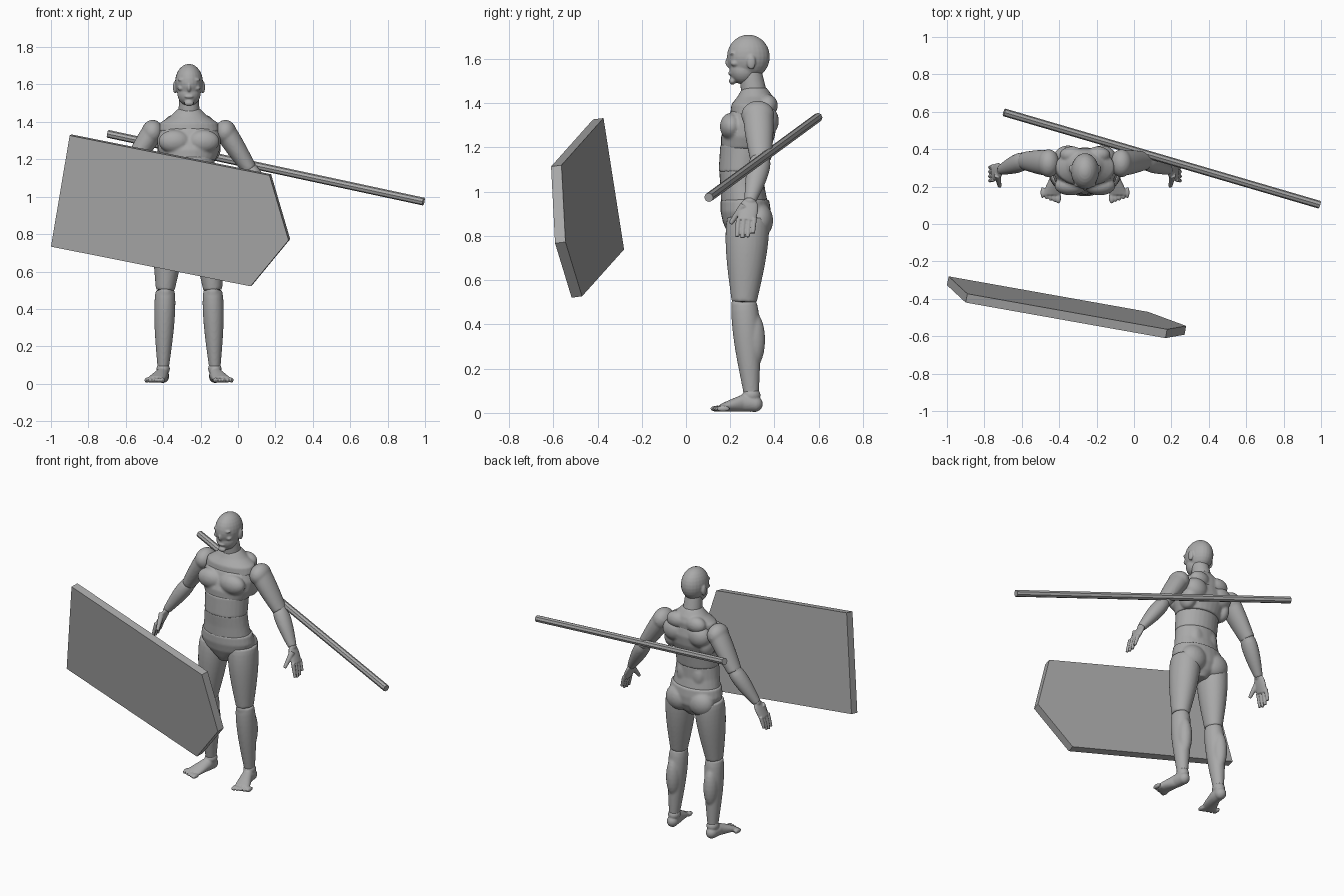
import bpy, bmesh, math
from mathutils import Vector, Matrix

cube = bpy.data.objects.get("Cube")
if cube:
    bpy.data.objects.remove(cube, do_unlink=True)

BODY_X = -.262   # centre line of the figure
SIDES = 28

# Joints of the left limbs, measured from the centre line
HIP, KNEE, ANKLE = Vector((.1, .28, .88)), Vector((.127, .263, .5)), Vector((.138, .296, .08))
SHOULDER, ELBOW, WRIST = Vector((.18, .325, 1.37)), Vector((.325, .338, 1.145)), Vector((.45, .29, .957))
KNUCKLES = Vector((.49, .273, .87))

grey = bpy.data.materials.new("plain grey")
grey.use_nodes = True
grey.diffuse_color = (.4, .4, .4, 1)
grey.node_tree.nodes["Principled BSDF"].inputs["Base Color"].default_value = grey.diffuse_color


def make_object(bm, name):
    bmesh.ops.recalc_face_normals(bm, faces=bm.faces[:])
    mesh = bpy.data.meshes.new(name)
    bm.to_mesh(mesh)
    bm.free()
    mesh.materials.append(grey)
    obj = bpy.data.objects.new(name, mesh)
    bpy.context.collection.objects.link(obj)
    return obj


def loft(bm, rings, axis):
    """Skin ellipses (centre, width, depth) that lie square to the axis."""
    d = Vector(axis).normalized()
    ref = Vector((0, 0, 1)) if abs(d.y) > .8 else Vector((0, 1, 0))
    v = (ref - d * ref.dot(d)).normalized()
    u = v.cross(d)
    angles = [math.tau * k / SIDES for k in range(SIDES)]
    loops = [[bm.verts.new(Vector(centre) + u * wide * math.cos(a) + v * deep * math.sin(a)) for a in angles]
             for centre, wide, deep in rings]
    for lower, upper in zip(loops, loops[1:]):
        for k in range(SIDES):
            bm.faces.new((lower[k - 1], lower[k], upper[k], upper[k - 1]))
    bm.faces.new(loops[0])
    bm.faces.new(loops[-1])


def trunk(bm, *levels):
    """Upright loft on the centre line from (height, y, half width, half depth)."""
    loft(bm, [((0, y, z), wide, deep) for z, y, wide, deep in levels], (0, 0, 1))


def limb(bm, start, end, r_start, r_end, bulge=0, depth=1):
    """Tapered limb between two points whose muscle swells nearer the start."""
    start, end = Vector(start), Vector(end)
    rings = []
    for i in range(13):
        t = i / 12
        r = r_start + (r_end - r_start) * t + bulge * math.sin(math.pi * t ** .7)
        rings.append((start.lerp(end, t), r, r * depth))
    loft(bm, rings, end - start)


def blob(bm, pos, radii, both=False):
    for s in ((1, -1) if both else (1,)):
        place = Matrix.Translation((pos[0] * s, pos[1], pos[2])) @ Matrix.Diagonal((*radii, 1))
        bmesh.ops.create_uvsphere(bm, u_segments=24, v_segments=14, radius=1, matrix=place)


def finish(bm, name, side=1, voxel=.007, relax=4):
    """Fuse the volumes into one soft skin and put it on the figure."""
    bm.transform(Matrix.Translation((BODY_X, 0, 0)) @ Matrix.Diagonal((side, 1, 1, 1)))
    obj = make_object(bm, name)
    fuse = obj.modifiers.new("fuse", 'REMESH')
    fuse.mode = 'VOXEL'
    fuse.voxel_size = voxel
    fuse.use_smooth_shade = True
    soft = obj.modifiers.new("soften", 'SMOOTH')
    soft.factor = .5
    soft.iterations = relax


# Head: skull, jaw, nose, brow, cheeks, lips, chin and ears
bm = bmesh.new()
blob(bm, (0, .282, 1.61), (.075, .097, .1))
blob(bm, (0, .26, 1.55), (.062, .064, .065))
blob(bm, (0, .196, 1.585), (.011, .018, .026))
blob(bm, (.03, .212, 1.625), (.03, .017, .01), both=True)
blob(bm, (.042, .222, 1.58), (.02, .02, .014), both=True)
blob(bm, (0, .202, 1.535), (.024, .012, .009))
blob(bm, (0, .21, 1.5), (.025, .016, .016))
blob(bm, (.075, .295, 1.585), (.011, .02, .033), both=True)
finish(bm, "head", voxel=.005, relax=3)

# Neck
bm = bmesh.new()
limb(bm, (0, .315, 1.4), (0, .29, 1.55), .062, .05)
finish(bm, "neck")

# Collar yoke sloping from neck to shoulders
bm = bmesh.new()
trunk(bm, (1.35, .3, .165, .1), (1.395, .305, .155, .1), (1.43, .313, .1, .08), (1.47, .31, .06, .055))
blob(bm, (.07, .37, 1.39), (.065, .045, .05), both=True)
finish(bm, "collar")

# Chest with pectorals, shoulder blades and side muscles
bm = bmesh.new()
trunk(bm, (1.195, .27, .142, .112), (1.25, .28, .165, .122), (1.31, .295, .172, .115), (1.365, .3, .155, .1))
blob(bm, (.078, .205, 1.295), (.085, .052, .062), both=True)
blob(bm, (.09, .362, 1.32), (.075, .058, .07), both=True)
blob(bm, (.125, .33, 1.26), (.045, .06, .07), both=True)
finish(bm, "chest")

# Midriff
bm = bmesh.new()
trunk(bm, (1.09, .252, .136, .105), (1.215, .265, .138, .11))
finish(bm, "midriff")

# Waist with lower back
bm = bmesh.new()
trunk(bm, (.95, .264, .155, .106), (1.02, .256, .143, .1), (1.1, .252, .134, .103))
blob(bm, (.05, .325, 1.03), (.045, .03, .07), both=True)
finish(bm, "waist")

# Pelvis with buttocks
bm = bmesh.new()
trunk(bm, (.775, .27, .04, .06), (.81, .275, .09, .085), (.86, .275, .162, .108),
      (.91, .27, .173, .114), (.965, .266, .162, .11))
blob(bm, (.08, .33, .87), (.085, .064, .08), both=True)
finish(bm, "pelvis")

for label, side in (("left", 1), ("right", -1)):
    # Thigh
    bm = bmesh.new()
    limb(bm, HIP, KNEE, .082, .05, bulge=.013, depth=1.13)
    finish(bm, label + "_thigh", side)

    # Lower leg with kneecap and calf
    bm = bmesh.new()
    limb(bm, KNEE, ANKLE, .05, .03, bulge=.012, depth=1.12)
    blob(bm, KNEE - Vector((0, .035, .01)), (.032, .024, .035))
    blob(bm, (.134, .303, .33), (.045, .055, .13))
    finish(bm, label + "_lower_leg", side)

    # Foot with ankle, heel and toes
    bm = bmesh.new()
    blob(bm, ANKLE, (.036, .041, .035))
    blob(bm, (.14, .31, .04), (.034, .037, .036))
    loft(bm, [((.14, .32, .04), .033, .035), ((.146, .26, .045), .036, .04),
              ((.165, .2, .033), .045, .027), ((.18, .155, .022), .05, .017)], (0, -1, 0))
    for i in range(5):
        width = .011 if i else .016
        blob(bm, (.143 + .021 * i, .14 + .007 * i, .019), (width, .031, .014))
    finish(bm, label + "_foot", side, voxel=.005, relax=3)

    # Upper arm with shoulder cap
    bm = bmesh.new()
    limb(bm, SHOULDER, ELBOW, .055, .04, bulge=.006, depth=1.2)
    blob(bm, SHOULDER + Vector((.015, 0, -.025)), (.058, .075, .066))
    finish(bm, label + "_upper_arm", side)

    # Forearm with elbow
    bm = bmesh.new()
    blob(bm, ELBOW, (.04, .043, .043))
    limb(bm, ELBOW, WRIST, .04, .024, bulge=.01, depth=1.12)
    finish(bm, label + "_forearm", side)

    # Hand with four fingers and a thumb
    bm = bmesh.new()
    blob(bm, WRIST, (.022, .026, .022))
    limb(bm, WRIST, KNUCKLES, .012, .016, bulge=.003, depth=2.6)
    for i, short in enumerate((.006, 0, .004, .022)):
        root = KNUCKLES + Vector((0, .024 * i - .036, .01))
        limb(bm, root, root + Vector((.02, -.006, short - .09)), .012, .009)
    limb(bm, (.468, .262, .94), (.456, .2, .855), .018, .01)
    finish(bm, label + "_hand", side, voxel=.004, relax=3)

# Five-sided board
bm = bmesh.new()
outline = [(-.9, -.42, 1.327), (.168, -.61, 1.114), (.27, -.592, .767), (.067, -.517, .521), (-1, -.327, .733)]
face = bm.faces.new([bm.verts.new(p) for p in outline])
back = bmesh.ops.extrude_face_region(bm, geom=[face], use_keep_orig=True)["geom"]
bmesh.ops.translate(bm, vec=(.009, .047, .006), verts=[g for g in back if isinstance(g, bmesh.types.BMVert)])
make_object(bm, "board")

# Faceted pole
bm = bmesh.new()
start, end = Vector((-.695, .597, 1.336)), Vector((.992, .103, .974))
along = end - start
place = Matrix.Translation((start + end) / 2) @ along.to_track_quat('Z', 'Y').to_matrix().to_4x4()
bmesh.ops.create_cone(bm, cap_ends=True, segments=8, radius1=.021, radius2=.021, depth=along.length, matrix=place)
make_object(bm, "pole")
